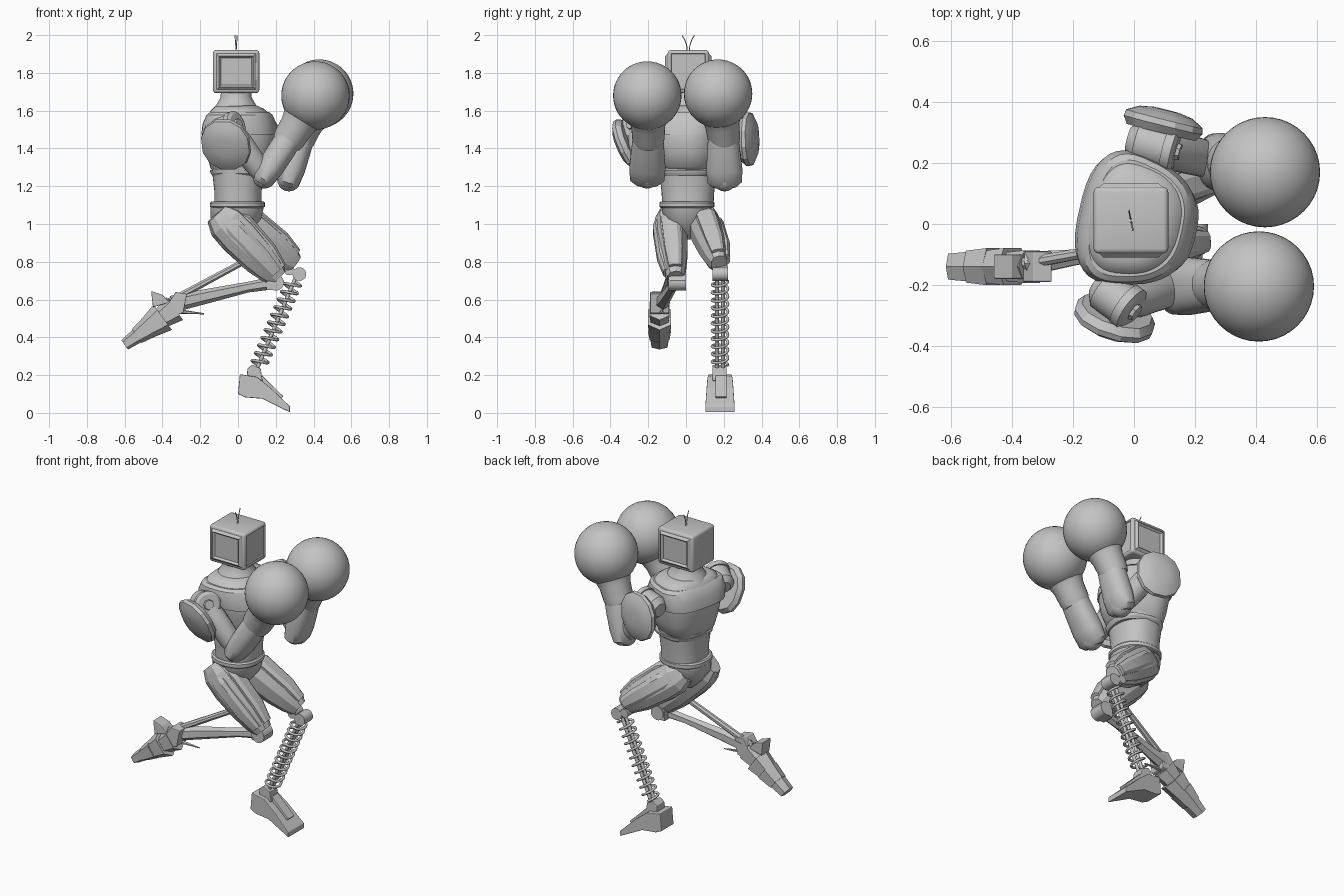
import bpy, bmesh, math
from mathutils import Vector

if "Cube" in bpy.data.objects:
    bpy.data.objects.remove(bpy.data.objects["Cube"])

GREY = (0.55, 0.55, 0.55, 1)
grey = bpy.data.materials.new("plain grey")
grey.use_nodes = True
grey.diffuse_color = GREY
grey.node_tree.nodes["Principled BSDF"].inputs["Base Color"].default_value = GREY


def finish(name, bm, smooth=None, bevel=0):
    bmesh.ops.recalc_face_normals(bm, faces=bm.faces[:])
    mesh = bpy.data.meshes.new(name)
    bm.to_mesh(mesh)
    bm.free()
    mesh.materials.append(grey)
    ob = bpy.data.objects.new(name, mesh)
    bpy.context.collection.objects.link(ob)
    if bevel:
        mod = ob.modifiers.new("edge", "BEVEL")
        mod.width, mod.segments = bevel, 2
    if smooth:
        bpy.ops.object.select_all(action="DESELECT")
        ob.select_set(True)
        bpy.context.view_layer.objects.active = ob
        bpy.ops.object.shade_smooth_by_angle(angle=math.radians(smooth))
    return ob


def loft(name, rows, n=24, smooth=40, power=2, yaw=0, flare=0):
    """Rings of (centre, half width, half depth), square to the line of centres."""
    d = (Vector(rows[-1][0]) - Vector(rows[0][0])).normalized()
    ref = Vector((0, 0, 1)) if abs(d.y) > 0.8 else Vector((math.sin(-yaw), math.cos(yaw), 0))
    u = (ref - d * ref.dot(d)).normalized()
    v = d.cross(u)
    bm = bmesh.new()
    rings = []
    for c, a, b in rows:
        ring = []
        for i in range(n):
            t = 2 * math.pi * (i + 0.5) / n
            s, k = math.sin(t), math.cos(t)
            depth = math.copysign(abs(s) ** (2 / power), s)
            p = u * a * math.copysign(abs(k) ** (2 / power), k) * (1 + flare * depth)
            ring.append(bm.verts.new(Vector(c) + p + v * b * depth))
        rings.append(ring)
    for r, q in zip(rings, rings[1:]):
        for i in range(n):
            bm.faces.new((r[i], r[i - 1], q[i - 1], q[i]))
    bm.faces.new(rings[0])
    bm.faces.new(rings[-1])
    return finish(name, bm, smooth)


def rod(name, a, b, r, r2=None, n=16):
    r2 = r if r2 is None else r2
    return loft(name, [(a, r, r), (b, r2, r2)], n)


def prism(name, outline, y0, y1, taper=1, bevel=0.004):
    """Side outline in x and z, stretched from y0 to y1; taper widens the -x to +x run."""
    bm = bmesh.new()
    mid, lo = (y0 + y1) / 2, min(p[0] for p in outline)
    span = max(p[0] for p in outline) - lo
    sides = []
    for y in (y0, y1):
        sides.append([bm.verts.new((x, mid + (y - mid) * (1 + (taper - 1) * (x - lo) / span), z))
                      for x, z in outline])
    for i in range(len(outline)):
        bm.faces.new((sides[0][i], sides[0][i - 1], sides[1][i - 1], sides[1][i]))
    for s in sides:
        bm.faces.new(s)
    return finish(name, bm, None, bevel)


def ball(name, c, r):
    bm = bmesh.new()
    bmesh.ops.create_uvsphere(bm, u_segments=40, v_segments=24, radius=r)
    bmesh.ops.translate(bm, verts=bm.verts[:], vec=c)
    return finish(name, bm, 60)


def wire(name, pts, r):
    cu = bpy.data.curves.new(name, "CURVE")
    cu.dimensions = "3D"
    cu.bevel_depth, cu.bevel_resolution, cu.use_fill_caps = r, 2, True
    sp = cu.splines.new("POLY")
    sp.points.add(len(pts) - 1)
    for p, co in zip(sp.points, pts):
        p.co = (*co, 1)
    cu.materials.append(grey)
    ob = bpy.data.objects.new(name, cu)
    bpy.context.collection.objects.link(ob)


# Head: rounded box with a shallow screen and raised, sunken-centred side panels
bm = bmesh.new()
bmesh.ops.create_cube(bm, size=1)
for vert in bm.verts:
    vert.co = (vert.co.x * 0.245 - 0.01, vert.co.y * 0.218 + 0.012, vert.co.z * 0.228 + 1.807)
bmesh.ops.bevel(bm, geom=bm.edges[:], offset=0.016, segments=3, affect="EDGES", profile=0.5)
bm.normal_update()
SIDE_STEPS = ((0.003, 0), (0.02, 0.013), (0.014, -0.012))
for axis, steps in ((Vector((1, 0, 0)), ((0.003, 0), (0.004, -0.006))),
                    (Vector((0, 1, 0)), SIDE_STEPS), (Vector((0, -1, 0)), SIDE_STEPS)):
    face = max(bm.faces, key=lambda f: f.normal.dot(axis) * f.calc_area())
    for rim, depth in steps:
        bmesh.ops.inset_individual(bm, faces=[face], thickness=rim, depth=depth)
finish("head", bm, 30)
for s in (-1, 1):
    wire("antenna", [(-0.01 - 0.006 * t * s, 0.012 + s * (0.005 + 0.028 * t * t), 1.915 + 0.085 * t)
                     for t in (0, 0.25, 0.5, 0.75, 1)], 0.0025)

# Torso: neck, chest shell, waist and belt, turned slightly at the shoulders
loft("neck", [((-0.01, 0.01, z), r, r) for z, r in
              ((1.56, 0.15), (1.6, 0.125), (1.64, 0.1), (1.67, 0.083), (1.71, 0.08))], 32)
TURN = -0.22
loft("chest", [((x, 0.01, z), a, b) for x, z, a, b in
               ((0, 1.27, 0.125, 0.115), (0.01, 1.3, 0.155, 0.15), (0.017, 1.37, 0.175, 0.175),
                (0.017, 1.45, 0.19, 0.187), (0.012, 1.52, 0.2, 0.183), (0.008, 1.57, 0.19, 0.16),
                (0, 1.605, 0.17, 0.135), (-0.01, 1.625, 0.135, 0.105))],
     40, 45, 2.6, TURN, 0.14)
loft("chest_collar", [((0.012, 0.008, z), a, b) for z, a, b in
                      ((1.47, 0.2, 0.196), (1.53, 0.212, 0.187), (1.578, 0.203, 0.165),
                       (1.592, 0.185, 0.148))], 40, 30, 2.8, TURN, 0.18)
loft("chest_lower_rim", [((0.008, 0.012, z), a, b) for z, a, b in
                         ((1.255, 0.14, 0.14), (1.27, 0.155, 0.15), (1.285, 0.158, 0.153))],
     40, 30, 2.5, TURN)
loft("waist", [((0, 0.01, z), a, b) for z, a, b in
               ((1.08, 0.135, 0.127), (1.17, 0.14, 0.125), (1.24, 0.148, 0.133), (1.3, 0.155, 0.14))],
     40, 40, 2.3)
loft("belt", [((-0.003, 0.005, z), a, a) for z, a in
              ((1.085, 0.138), (1.092, 0.146), (1.112, 0.146), (1.12, 0.138))], 40, 35, 2.2)
loft("pelvis", [((x, 0.005, z), a, b) for x, z, a, b in
                ((-0.01, 0.92, 0.025, 0.04), (-0.015, 0.97, 0.07, 0.09),
                 (-0.012, 1.03, 0.125, 0.135), (-0.005, 1.09, 0.135, 0.142))], 24, 40, 2.2)


# Arms: shoulder barrel, upper arm, forearm, glove and domed shoulder pad
def arm(side, shoulder, tip, elbow, wrist, glove, pad, normal):
    S, T, E, W, G, P, N = map(Vector, (shoulder, tip, elbow, wrist, glove, pad, normal))
    N.normalize()
    ax = (T - S).normalized()
    loft(side + "_shoulder_barrel", [(S - ax * 0.03, 0.04, 0.04), (S, 0.07, 0.07),
                                     (T, 0.07, 0.07)], 28)
    loft(side + "_shoulder_ring", [(T - ax * 0.03, 0.077, 0.077), (T, 0.077, 0.077),
                                   (T + ax * 0.01, 0.06, 0.06)], 28, 30)
    rod(side + "_shoulder_bolt", T, T + ax * 0.022, 0.034, 0.028, 8)
    A = S.lerp(T, 0.6)
    loft(side + "_upper_arm", [(A.lerp(E, t), r, r) for t, r in
                               ((0, 0.055), (0.3, 0.066), (0.75, 0.062), (1, 0.05))], 20)
    ball(side + "_elbow", E, 0.062)
    loft(side + "_forearm", [(E.lerp(W, t), a, b) for t, a, b in
                             ((-0.14, 0.065, 0.04), (-0.05, 0.092, 0.06), (0.2, 0.096, 0.07),
                              (0.6, 0.087, 0.072), (0.85, 0.08, 0.07))], 28, 40, 2.3)
    loft(side + "_glove_cuff", [(W.lerp(G, t), r, r) for t, r in
                                ((-0.4, 0.078), (-0.25, 0.086), (0.1, 0.09), (0.35, 0.105),
                                 (0.6, 0.13))], 32)
    ball(side + "_glove", G, 0.181)
    loft(side + "_shoulder_pad", [(P + N * o, a, b) for o, a, b in
                                  ((-0.045, 0.125, 0.12), (-0.02, 0.146, 0.137), (0, 0.142, 0.133),
                                   (0.022, 0.1, 0.092), (0.03, 0.047, 0.045))], 12, 25, 2.2)
    rod(side + "_pad_bracket", P - N * 0.03, A.lerp(E, 0.3), 0.045, 0.05, 12)


arm("near", (-0.1, -0.215, 1.49), (-0.008, -0.282, 1.525), (0.14, -0.205, 1.25), (0.3, -0.2, 1.5),
    (0.41, -0.205, 1.68), (-0.068, -0.322, 1.415), (-0.28, -0.88, -0.4))
arm("far", (0.01, 0.272, 1.5), (0.13, 0.24, 1.515), (0.27, 0.205, 1.235), (0.345, 0.195, 1.5),
    (0.43, 0.17, 1.69), (0.1, 0.345, 1.45), (0.25, 1, 0.02))


# Thighs: faceted casings with broad raised plates
def thigh(side, hip, knee, out):
    H, K = Vector(hip), Vector(knee)
    loft(side + "_thigh", [(H.lerp(K, t), a, b) for t, a, b in
                           ((-0.16, 0.055, 0.07), (0, 0.082, 0.103), (0.25, 0.088, 0.108),
                            (0.6, 0.077, 0.097), (0.85, 0.062, 0.077), (1, 0.044, 0.052))],
         10, 20, 2.4)
    d = (K - H).normalized()
    up = Vector((-d.z, 0, d.x)).normalized()
    y = Vector((0, 1, 0))
    for off, wide, deep in ((up * 0.08, 0.05, 0.032), (y * 0.058 * out + up * 0.01, 0.034, 0.05),
                            (up * -0.066, 0.045, 0.035)):
        loft(side + "_thigh_plate", [(H.lerp(K, t) + off * k, wide * k, deep * k) for t, k in
                                     ((0, 0.85), (0.15, 1.06), (0.65, 0.97), (0.93, 0.7))],
             8, 20, 3)


thigh("near", (-0.065, -0.085, 1.01), (0.215, -0.055, 0.715), -1)
thigh("far", (0.0, 0.09, 1.015), (0.3, 0.175, 0.79), 1)

# Planted leg: knee joint, coil spring shin and wedge foot
for x, z, r in ((0.325, 0.735, 0.036), (0.27, 0.755, 0.026)):
    rod("planted_knee_joint", (x, 0.14, z), (x, 0.222, z), r, n=20)
top, low = Vector((0.315, 0.18, 0.74)), Vector((0.095, 0.18, 0.22))
for dy in (-0.016, 0.016):
    rod("shin_rod", top + Vector((0, dy, 0)), low + Vector((0, dy, 0)), 0.01, n=10)
axis = (low - top).normalized()
side = Vector((0, 1, 0))
fwd = axis.cross(side)
TURNS, STEPS = 11, 20
wire("shin_spring", [top.lerp(low, 0.08 + 0.86 * i / (TURNS * STEPS))
                     + side * 0.042 * math.cos(2 * math.pi * i / STEPS)
                     + fwd * 0.042 * math.sin(2 * math.pi * i / STEPS)
                     for i in range(TURNS * STEPS + 1)], 0.0075)
prism("planted_ankle", [(0.045, 0.17), (0.05, 0.235), (0.075, 0.255), (0.12, 0.235), (0.13, 0.17)],
      0.14, 0.215)
prism("planted_foot", [(0.0, 0.1), (0.01, 0.205), (0.1, 0.19), (0.17, 0.135), (0.275, 0.035),
                       (0.275, 0.003), (0.2, 0.04), (0.13, 0.075), (0.04, 0.082)], 0.12, 0.24, 1.3)
prism("foot_top_ridge", [(0.1, 0.185), (0.125, 0.2), (0.24, 0.088), (0.225, 0.075)], 0.155, 0.215)

# Raised leg: knee, tapered shin with a thin strut, then a segmented foot
rod("raised_knee_joint", (0.2, -0.092, 0.69), (0.2, 0.0, 0.69), 0.043, n=20)
prism("raised_knee_guard", [(0.15, 0.65), (0.15, 0.715), (0.2, 0.735), (0.245, 0.7), (0.22, 0.65)],
      -0.085, -0.005)
loft("raised_shin", [((0.2, -0.05, 0.69), 0.026, 0.034), ((0.05, -0.072, 0.665), 0.024, 0.028),
                     ((-0.2, -0.11, 0.61), 0.03, 0.04), ((-0.35, -0.13, 0.575), 0.045, 0.045)], 6, 20)
rod("raised_strut", (0.03, -0.06, 0.8), (-0.36, -0.13, 0.59), 0.017, 0.02, 8)
rod("raised_strut_link", (0.01, -0.06, 0.84), (0.045, -0.06, 0.78), 0.024, n=8)
rod("calf_spike", (-0.3, -0.13, 0.535), (-0.18, -0.12, 0.525), 0.012, 0.003, 6)
prism("raised_ankle", [(-0.37, 0.58), (-0.33, 0.64), (-0.27, 0.63), (-0.29, 0.53), (-0.35, 0.51)],
      -0.19, -0.09)
prism("raised_heel", [(-0.46, 0.645), (-0.45, 0.56), (-0.36, 0.585), (-0.4, 0.625)], -0.18, -0.1)
HEEL, TOE = Vector((-0.345, -0.14, 0.545)), Vector((-0.6, -0.14, 0.36))
for i, (a, b) in enumerate(((0.06, 0.075), (0.068, 0.083), (0.068, 0.062), (0.055, 0.042))):
    loft("raised_foot_segment", [(HEEL.lerp(TOE, i / 4 - 0.04), a, b),
                                 (HEEL.lerp(TOE, (i + 1) / 4), a * 0.86, b * 0.72)], 6, 20, 2.6)
